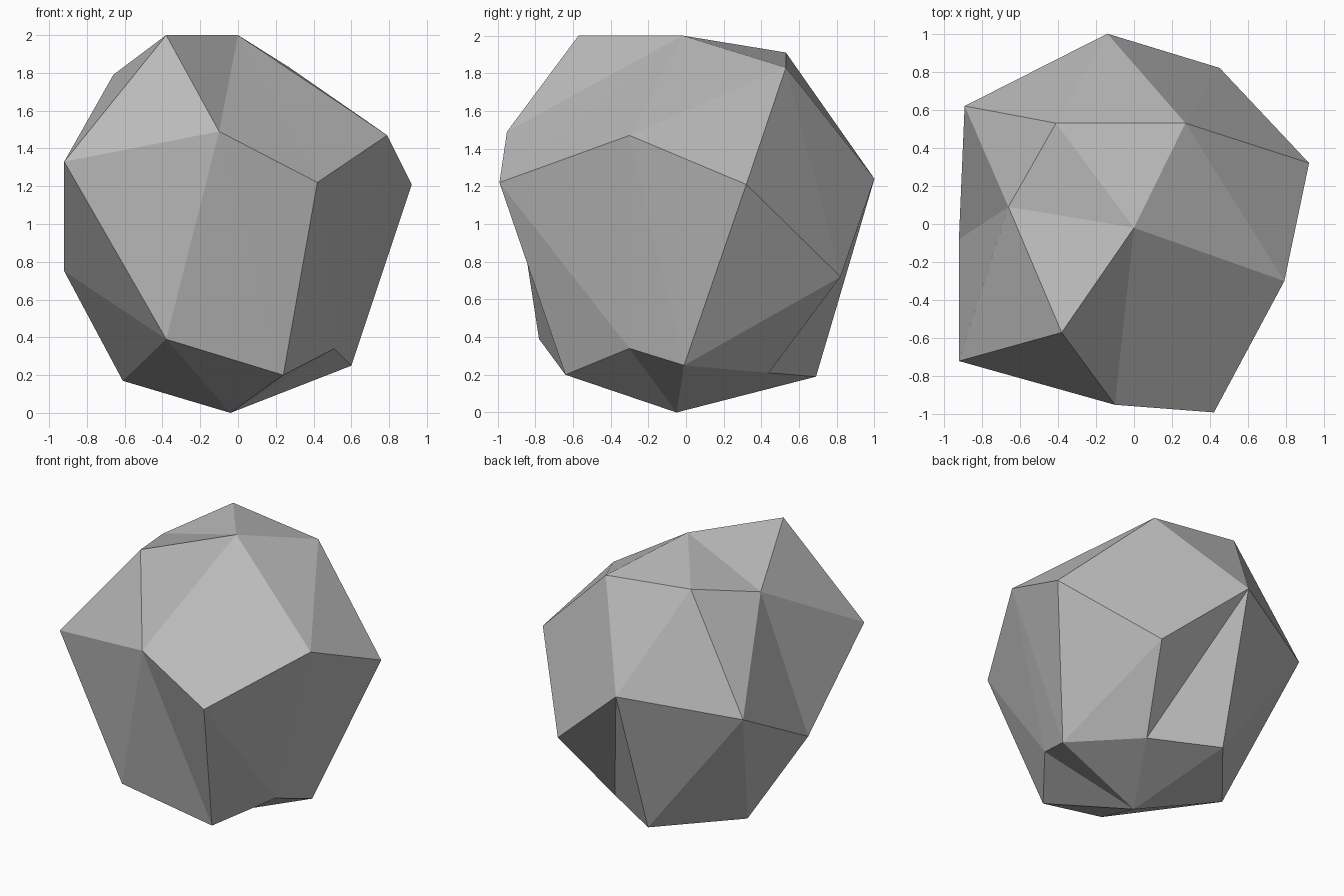
import bpy
import bmesh

cube = bpy.data.objects.get("Cube")
if cube:
    bpy.data.objects.remove(cube, do_unlink=True)


def make_material(name, colour):
    mat = bpy.data.materials.new(name)
    mat.use_nodes = True
    mat.diffuse_color = colour
    mat.node_tree.nodes["Principled BSDF"].inputs["Base Color"].default_value = colour
    return mat


# Corner points of the boulder, from the crown down to the foot
corners = {
    # crown
    "crown_front": (-.38, -.57, 2), "crown_mid": (0, -.02, 2),
    "crown_side": (-.66, .09, 1.79), "crown_back": (-.41, .53, 1.91),
    "crown_corner": (.27, .53, 1.83),
    # shoulder
    "brow": (-.10, -.95, 1.49), "chin": (.42, -.99, 1.22),
    "shoulder": (.79, -.30, 1.47), "elbow": (.92, .32, 1.21),
    "back": (-.14, 1, 1.24), "back_side": (-.89, .62, 1.13),
    "front_side": (-.92, -.72, 1.33),
    # belly
    "hip": (-.92, -.08, .75), "back_hip": (.45, .82, .72),
    # foot
    "toe": (-.38, -.78, .39), "front_foot": (.24, -.64, .20),
    "notch": (.51, -.30, .34), "side_foot": (.60, -.01, .25),
    "hollow": (.26, .44, .21), "heel": (-.18, .69, .19),
    "far_foot": (-.61, .17, .17), "base": (-.04, -.05, 0),
}

# Ridges and dents that replace the convex diagonal between two faces
dents = [
    ("crown_side", "crown_mid"),
    ("crown_mid", "chin"),
    ("crown_mid", "brow"),
    ("brow", "front_foot"),
    ("crown_side", "hip"),
    ("base", "notch"),
    ("back", "hollow"),
]


def dent(bm, a, b):
    """Turn the edge lying across a-b so that it joins a and b instead."""
    if bm.edges.get((a, b)):
        return
    for edge in bm.edges:
        tips = {v for f in edge.link_faces for v in f.verts} - set(edge.verts)
        if tips == {a, b}:
            p, q = edge.verts
            bm.edges.remove(edge)
            bm.faces.new((a, p, b))
            bm.faces.new((a, b, q))
            return


# Boulder: convex block with a few dented facets
bm = bmesh.new()
points = {name: bm.verts.new(co) for name, co in corners.items()}
bmesh.ops.convex_hull(bm, input=list(bm.verts))
for first, second in dents:
    dent(bm, points[first], points[second])
bmesh.ops.recalc_face_normals(bm, faces=list(bm.faces))

mesh = bpy.data.meshes.new("boulder")
bm.to_mesh(mesh)
bm.free()
mesh.materials.append(make_material("stone grey", (.5, .5, .5, 1)))
boulder = bpy.data.objects.new("boulder", mesh)
bpy.context.collection.objects.link(boulder)
